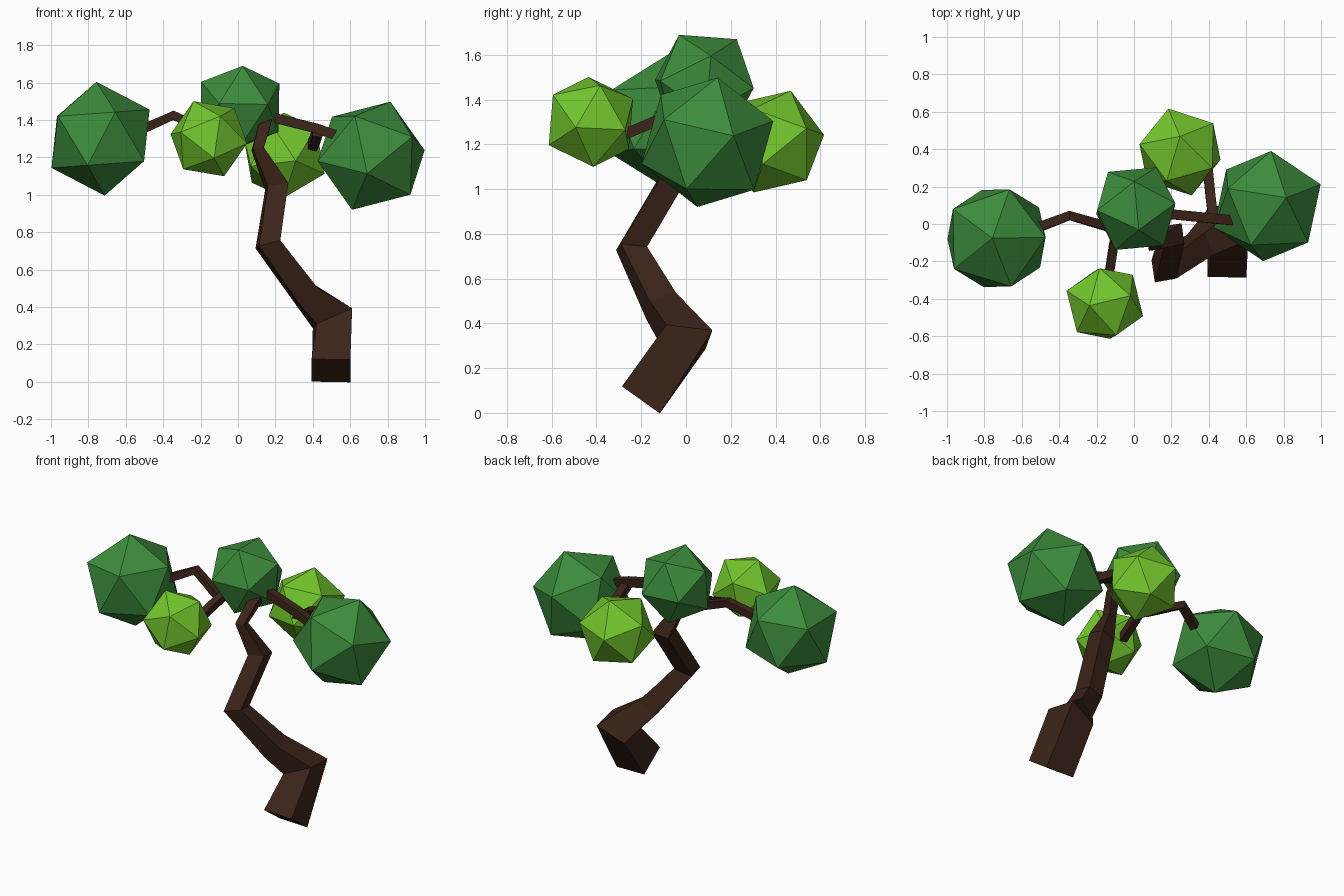
import bpy, bmesh
from mathutils import Vector, Matrix

if "Cube" in bpy.data.objects:
    bpy.data.objects.remove(bpy.data.objects["Cube"])


def material(name, color):
    m = bpy.data.materials.new(name)
    m.diffuse_color = (*color, 1)
    m.use_nodes = True
    m.node_tree.nodes["Principled BSDF"].inputs["Base Color"].default_value = m.diffuse_color
    return m


BARK = material("bark", (0.045, 0.018, 0.010))
DARK = material("dark_leaf", (0.045, 0.26, 0.045))
LIGHT = material("light_leaf", (0.17, 0.56, 0.027))


def finish(bm, name, mat):
    bmesh.ops.recalc_face_normals(bm, faces=bm.faces)
    me = bpy.data.meshes.new(name)
    bm.to_mesh(me)
    bm.free()
    me.materials.append(mat)
    ob = bpy.data.objects.new(name, me)
    bpy.context.collection.objects.link(ob)
    return ob


def frame(a, b):
    # orthonormal frame from two directions
    x = Vector(a).normalized()
    z = x.cross(Vector(b)).normalized()
    return Matrix((x, z.cross(x), z)).transposed()


def leaf_ball(name, center, r, v1, v2, mat):
    # icosahedron turned so two neighbouring corners point along v1 and v2
    bm = bmesh.new()
    bmesh.ops.create_icosphere(bm, subdivisions=1, radius=r)
    bm.verts.ensure_lookup_table()
    a = bm.verts[0]
    b = a.link_edges[0].other_vert(a)
    rot = frame(v1, v2) @ frame(a.co, b.co).transposed()
    bm.transform(Matrix.Translation(center) @ rot.to_4x4())
    finish(bm, name, mat)


def limb(name, points, radii, side):
    # square section swept along a bent path
    pts = [Vector(p) for p in points]
    dirs = [(q - p).normalized() for p, q in zip(pts, pts[1:])]
    tans = [dirs[0]] + [(d + e).normalized() for d, e in zip(dirs, dirs[1:])] + [dirs[-1]]
    bm = bmesh.new()
    rings, side, last = [], Vector(side), tans[0]
    for p, t, r in zip(pts, tans, radii):
        side = last.rotation_difference(t) @ side
        side = (side - t * side.dot(t)).normalized()
        up, last = t.cross(side), t
        rings.append([bm.verts.new(p + r * (side * i + up * j))
                      for i, j in ((1, 1), (-1, 1), (-1, -1), (1, -1))])
    for ra, rb in zip(rings, rings[1:]):
        for k in range(4):
            n = (k + 1) % 4
            bm.faces.new((ra[k], ra[n], rb[n], rb[k]))
    bm.faces.new(rings[0])
    bm.faces.new(rings[-1])
    finish(bm, name, BARK)


# crooked trunk
limb("trunk",
     [(.497, -.2, .06), (.505, 0, .34), (.355, -.11, .475), (.16, -.243, .735),
      (.207, -.06, 1.045), (.105, -.11, 1.245), (.14, -.035, 1.36), (.15, .03, 1.41)],
     [.104, .104, .066, .06, .056, .03, .03, .03], (1, 0, 0))

# branches
limb("left_branch",
     [(-.66, -.06, 1.30), (-.49, -.01, 1.36), (-.345, .045, 1.425), (-.12, -.02, 1.32)],
     [.024] * 4, (0, 1, 0))
limb("front_branch",
     [(-.145, -.36, 1.21), (-.13, -.25, 1.255), (-.11, -.12, 1.31), (-.08, .02, 1.37)],
     [.024] * 4, (1, 0, 0))
limb("right_branch",
     [(.12, .06, 1.435), (.22, .05, 1.405), (.42, .03, 1.355), (.52, .02, 1.32)],
     [.026] * 4, (0, 1, 0))
limb("back_branch",
     [(.425, .02, 1.335), (.41, .14, 1.29), (.395, .29, 1.26)],
     [.026] * 3, (1, 0, 0))

# foliage
leaf_ball("left_foliage", (-.735, -.076, 1.30), .305,
          (-.022, 0, .303), (.265, .005, .15), DARK)
leaf_ball("right_foliage", (.712, .096, 1.209), .31,
          (.102, .045, .2875), (.288, .117, .03), DARK)
leaf_ball("top_foliage", (.01, .082, 1.47), .247,
          (.015, -.112, .218), (-.01, .154, .188), DARK)
leaf_ball("front_foliage", (-.156, -.425, 1.30), .217,
          (-.082, -.011, .2), (-.205, .068, .025), LIGHT)
leaf_ball("back_foliage", (.246, .385, 1.212), .242,
          (0, .083, .2255), (-.063, .232, .026), LIGHT)
